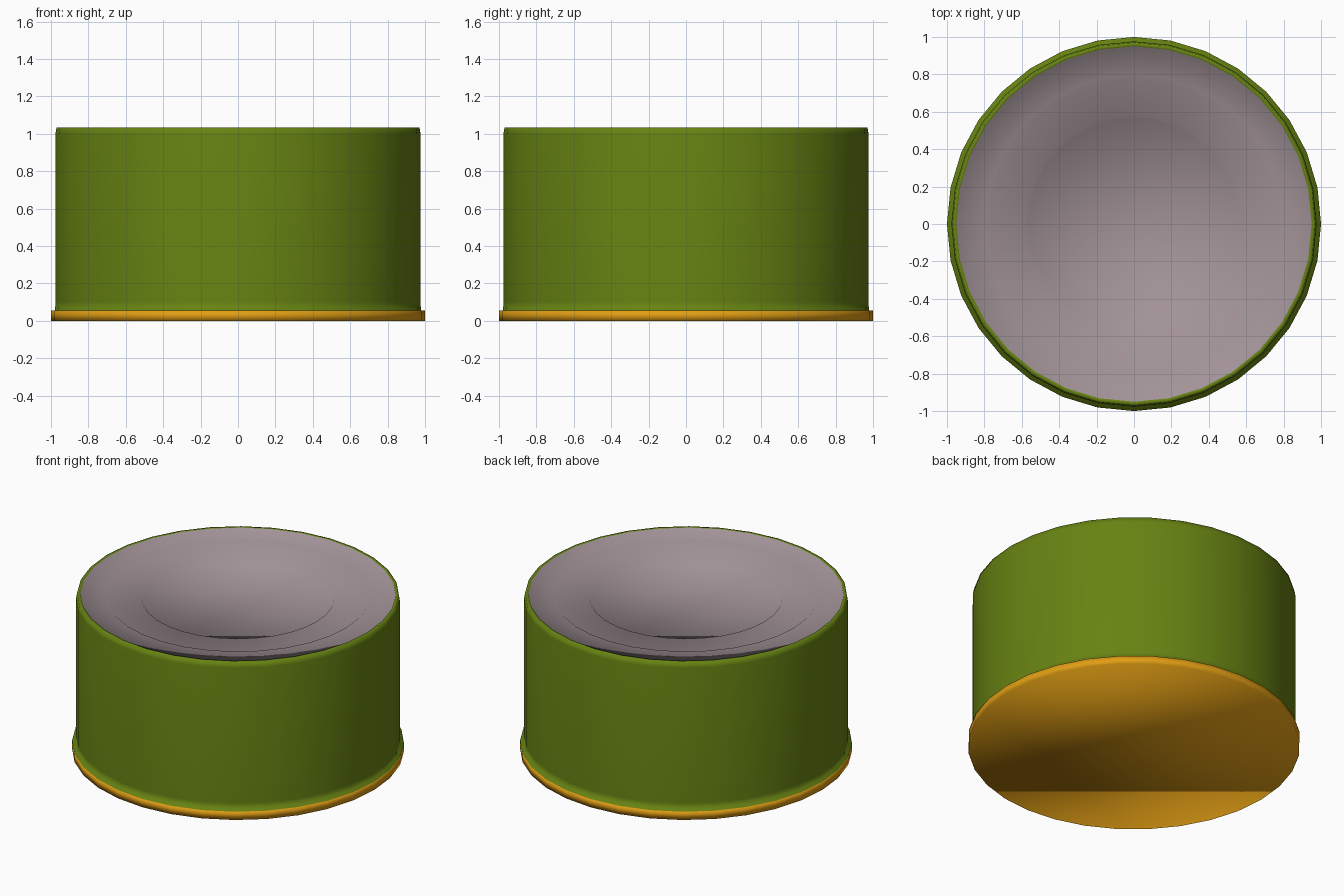
import bpy, bmesh
from math import cos, sin, tau

SIDES = 32

cube = bpy.data.objects.get("Cube")
if cube:
    bpy.data.objects.remove(cube, do_unlink=True)


def make_material(name, rgb):
    mat = bpy.data.materials.new(name)
    mat.use_nodes = True
    colour = (*rgb, 1.0)
    mat.diffuse_color = colour
    mat.node_tree.nodes["Principled BSDF"].inputs["Base Color"].default_value = colour
    return mat


materials = [
    make_material("gold_base", (0.75, 0.34, 0.007)),
    make_material("olive_green_label", (0.135, 0.225, 0.006)),
    make_material("warm_grey_lid", (0.36, 0.29, 0.31)),
]
GOLD, GREEN, GREY = range(3)

# Radius, height and colour of the band that ends at each ring, bottom to lid centre
profile = [
    (1.0, 0.0, GOLD),
    (1.0, 0.055, GOLD),
    # label wall with a narrow foot and rim
    (0.978, 0.057, GREEN),
    (0.976, 0.10, GREEN),
    (0.976, 1.00, GREEN),
    (0.97, 1.035, GREEN),
    (0.95, 1.035, GREEN),
    # stepped lid
    (0.945, 1.025, GREY),
    (0.795, 1.025, GREY),
    (0.775, 1.01, GREY),
    (0.58, 1.01, GREY),
    (0.565, 0.99, GREY),
]


def lathe(name, rings):
    bm = bmesh.new()
    loops = [[bm.verts.new((r * cos(tau * i / SIDES), r * sin(tau * i / SIDES), z))
              for i in range(SIDES)] for r, z, _ in rings]
    for lower, upper, (_, _, colour) in zip(loops, loops[1:], rings[1:]):
        for i in range(SIDES):
            j = (i + 1) % SIDES
            bm.faces.new((lower[i], lower[j], upper[j], upper[i])).material_index = colour
    # bottom disc and lid centre
    bm.faces.new(loops[0][::-1]).material_index = rings[0][2]
    bm.faces.new(loops[-1]).material_index = rings[-1][2]
    for face in bm.faces:
        face.smooth = True
    mesh = bpy.data.meshes.new(name)
    bm.to_mesh(mesh)
    bm.free()
    for mat in materials:
        mesh.materials.append(mat)
    obj = bpy.data.objects.new(name, mesh)
    bpy.context.collection.objects.link(obj)
    return obj


lathe("tin_can", profile)
